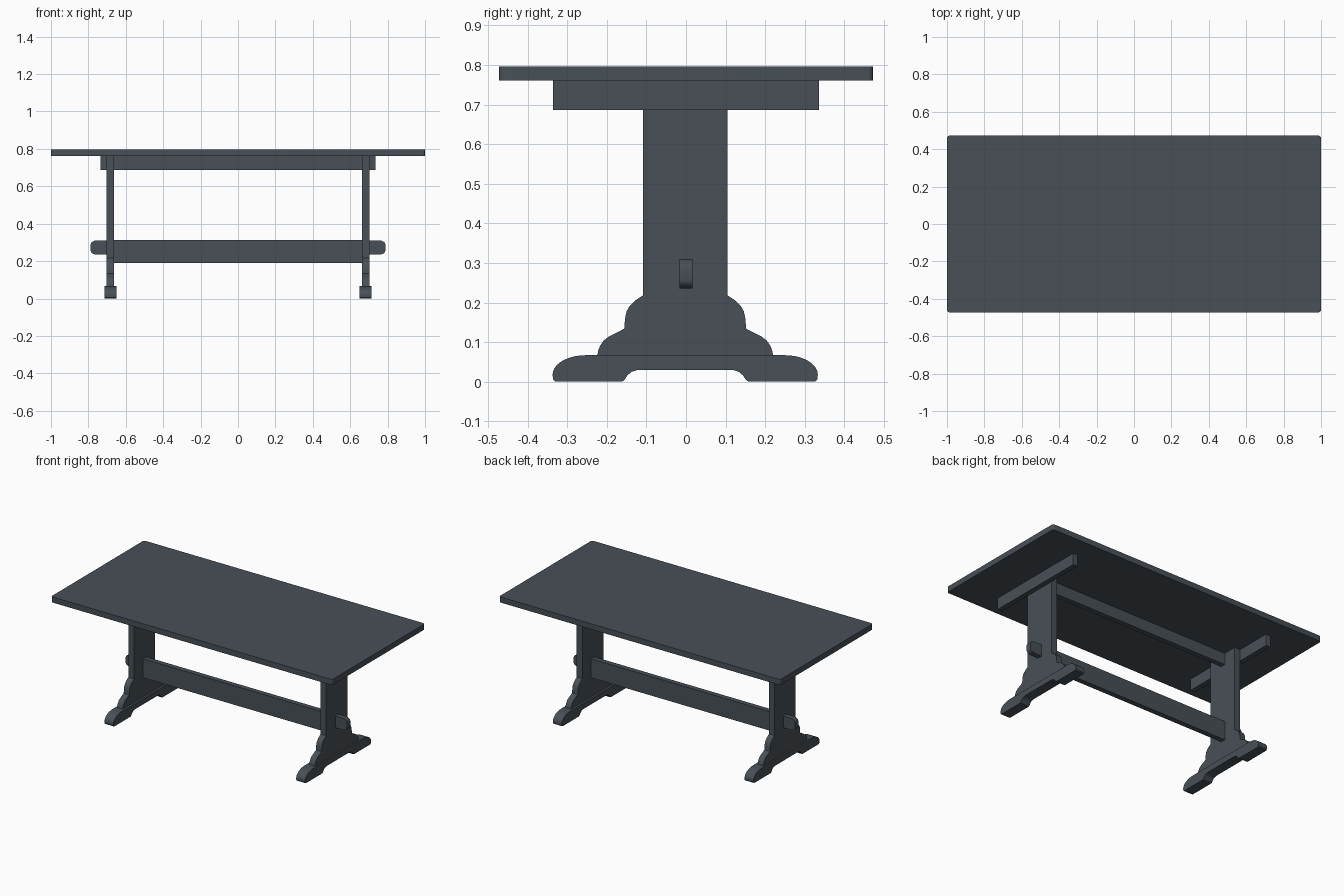
import bpy, bmesh, math
from mathutils import Vector

if "Cube" in bpy.data.objects:
    bpy.data.objects.remove(bpy.data.objects["Cube"])

slate = bpy.data.materials.new("dark slate paint")
slate.diffuse_color = (0.065, 0.08, 0.095, 1)
slate.use_nodes = True
slate.node_tree.nodes["Principled BSDF"].inputs["Base Color"].default_value = slate.diffuse_color


def finish(name, bm):
    bmesh.ops.recalc_face_normals(bm, faces=bm.faces)
    me = bpy.data.meshes.new(name)
    bm.to_mesh(me)
    bm.free()
    ob = bpy.data.objects.new(name, me)
    bpy.context.collection.objects.link(ob)
    me.materials.append(slate)
    bpy.ops.object.select_all(action='DESELECT')
    ob.select_set(True)
    bpy.context.view_layer.objects.active = ob
    bpy.ops.object.shade_smooth_by_angle(angle=math.radians(30))
    return ob


def prism(name, loop, offset):
    """Extrude a closed 3D loop along an offset vector."""
    bm = bmesh.new()
    face = bm.faces.new([bm.verts.new(p) for p in loop])
    ext = bmesh.ops.extrude_face_region(bm, geom=[face], use_keep_orig=True)
    verts = [v for v in ext["geom"] if isinstance(v, bmesh.types.BMVert)]
    bmesh.ops.translate(bm, verts=verts, vec=Vector(offset))
    return finish(name, bm)


def box(name, x0, x1, y, z0, z1):
    return prism(name, [(x0, -y, z0), (x1, -y, z0), (x1, y, z0), (x0, y, z0)], (0, 0, z1 - z0))


def side_panel(name, half, x0, x1):
    """Mirror a half outline (y, z) about y = 0 and extrude it in x."""
    full = half + [(-y, z) for y, z in reversed(half)]
    return prism(name, [(x0, y - 0.002, z) for y, z in full], (x1 - x0, 0, 0))


def arc(cx, cz, rx, rz, a0, a1, n):
    return [(cx + rx * math.cos(math.radians(a0 + (a1 - a0) * i / n)),
             cz + rz * math.sin(math.radians(a0 + (a1 - a0) * i / n))) for i in range(n + 1)]


# table top with slightly rounded corners
top = []
r = 0.012
for sx, sy, a in ((1, 1, 0), (-1, 1, 90), (-1, -1, 180), (1, -1, 270)):
    top += [(x, y, 0.761) for x, y in
            arc(sx * (1 - r), sy * (0.472 - r), r, r, a, a + 90, 4)]
prism("table_top", top, (0, 0, 0.036))

# half outlines of the stepped post and the scrolled foot
post = ([(0.107, 0.761), (0.107, 0.218), (0.128, 0.204), (0.140, 0.192), (0.148, 0.178),
         (0.152, 0.160), (0.154, 0.134), (0.193, 0.114), (0.206, 0.104), (0.215, 0.091),
         (0.220, 0.078), (0.222, 0.066)])
foot = ([(0.252, 0.067)] + arc(0.252, 0.018, 0.083, 0.049, 80, 0, 8)
        + [(0.334, 0.006), (0.328, 0.0), (0.160, 0.0), (0.154, 0.004), (0.146, 0.016),
           (0.136, 0.025), (0.120, 0.030)])

for s, side in ((-1, "left"), (1, "right")):
    side_panel(side + "_post", post, s * 0.664, s * 0.704)
    side_panel(side + "_foot", foot, s * 0.650, s * 0.714)
    # cleat outside the post, under the top
    box(side + "_cleat", s * 0.704, s * 0.736, 0.336, 0.687, 0.761)
    # rounded tenon passing through the post
    tenon = ([(0.69, 0.235)] + arc(0.757, 0.257, 0.031, 0.022, -90, 0, 5)
             + arc(0.757, 0.288, 0.031, 0.022, 0, 90, 5) + [(0.69, 0.310)])
    prism(side + "_tenon", [(s * x, -0.0165, z) for x, z in tenon], (0, 0.033, 0))

# long rails between the posts
box("stretcher", -0.665, 0.665, 0.0165, 0.190, 0.312)
box("top_rail", -0.665, 0.665, 0.0165, 0.687, 0.761)
